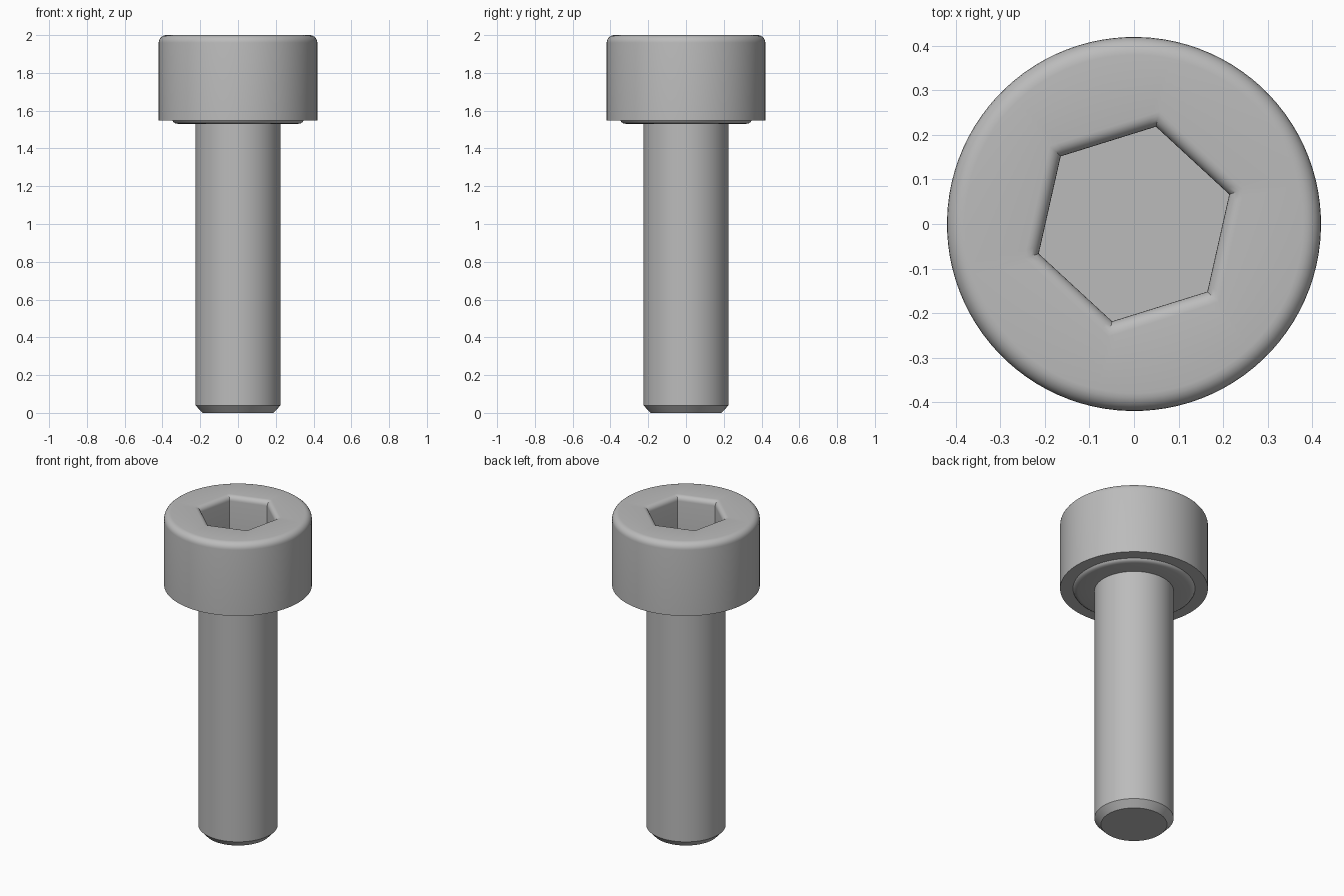
import bpy, bmesh
from math import cos, sin, pi, radians

SEGMENTS = 96
TURN = radians(17.3)   # rotation of the hex socket

cube = bpy.data.objects.get("Cube")
if cube:
    bpy.data.objects.remove(cube, do_unlink=True)

steel = bpy.data.materials.new("grey steel")
steel.use_nodes = True
colour = (0.5, 0.5, 0.5, 1)
steel.diffuse_color = colour
steel.node_tree.nodes["Principled BSDF"].inputs["Base Color"].default_value = colour


def ring(bm, size, z, hexagon=False):
    """Ring of vertices; size is the radius, or the apothem of a hexagon."""
    verts = []
    for i in range(SEGMENTS):
        a = 2 * pi * i / SEGMENTS
        r = size / cos(a % (pi / 3) - pi / 6) if hexagon else size
        verts.append(bm.verts.new((r * cos(a + TURN), r * sin(a + TURN), z)))
    return verts


def loft(name, profile):
    """Skin the rings in order and cap both ends."""
    bm = bmesh.new()
    rings = [ring(bm, *p) for p in profile]
    for low, high in zip(rings, rings[1:]):
        for i in range(SEGMENTS):
            j = (i + 1) % SEGMENTS
            bm.faces.new((low[i], low[j], high[j], high[i]))
    bm.faces.new(rings[0][::-1])
    bm.faces.new(rings[-1])
    bmesh.ops.recalc_face_normals(bm, faces=bm.faces)
    mesh = bpy.data.meshes.new(name)
    bm.to_mesh(mesh)
    bm.free()
    mesh.materials.append(steel)
    obj = bpy.data.objects.new(name, mesh)
    bpy.context.collection.objects.link(obj)
    bpy.ops.object.select_all(action="DESELECT")
    obj.select_set(True)
    bpy.context.view_layer.objects.active = obj
    bpy.ops.object.shade_smooth_by_angle(angle=radians(30))
    return obj


def arc(size, z, radius, start, end, hexagon=False, steps=6):
    """Quarter-round profile points about a centre."""
    angles = [radians(start + (end - start) * k / steps) for k in range(steps + 1)]
    return [(size + radius * cos(a), z + radius * sin(a), hexagon) for a in angles]


# Shank with chamfered tip
loft("shank", [(0.188, 0), (0.225, 0.04), (0.225, 1.54)])

# Head: bearing collar, rounded rim, filleted hex socket
collar = [(0.225, 1.53), (0.318, 1.53), (0.332, 1.533), (0.342, 1.539), (0.347, 1.547)]
rim = [(0.42, 1.547)] + arc(0.38, 1.96, 0.04, 0, 90)
socket = arc(0.224, 1.97, 0.03, 90, 180, True) + [(0.194, 1.74, True)]
loft("head", collar + rim + socket)
